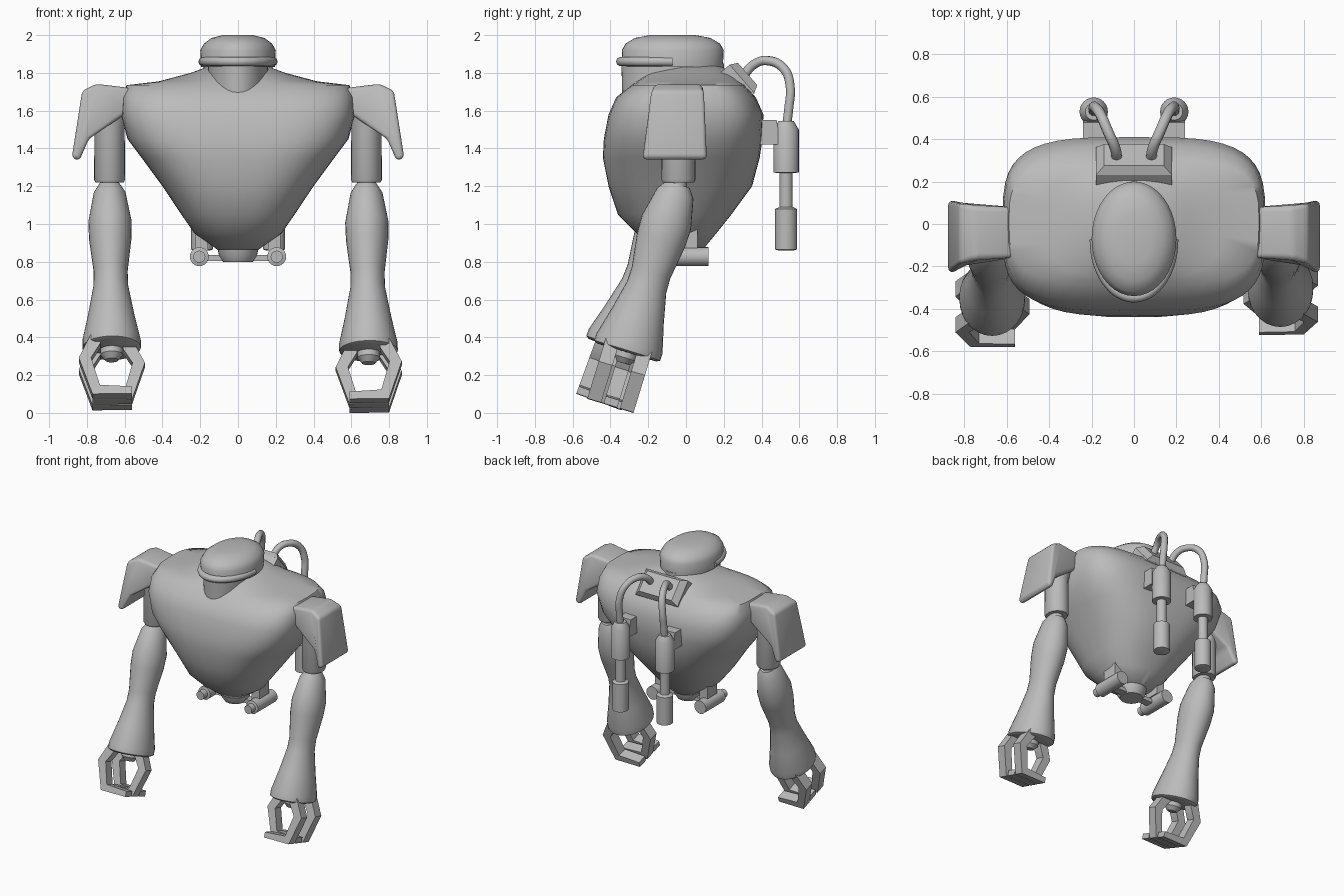
import bpy, bmesh, math
from mathutils import Matrix, Vector

if "Cube" in bpy.data.objects:
    bpy.data.objects.remove(bpy.data.objects["Cube"], do_unlink=True)

grey = bpy.data.materials.new("plain_grey")
grey.use_nodes = True
grey.diffuse_color = (0.5, 0.5, 0.5, 1)
grey.node_tree.nodes["Principled BSDF"].inputs["Base Color"].default_value = (0.5, 0.5, 0.5, 1)


def finish(name, bm, matrix=Matrix(), bevel=0, angle=35):
    """Turn a bmesh into a named object with smooth shading below the angle."""
    bmesh.ops.recalc_face_normals(bm, faces=bm.faces)
    if bevel:
        bmesh.ops.bevel(bm, geom=bm.edges[:], offset=bevel, segments=3,
                        profile=0.5, affect='EDGES', clamp_overlap=True)
    mesh = bpy.data.meshes.new(name)
    bm.to_mesh(mesh)
    bm.free()
    mesh.shade_smooth()
    mesh.set_sharp_from_angle(angle=math.radians(angle))
    mesh.materials.append(grey)
    obj = bpy.data.objects.new(name, mesh)
    obj.matrix_world = matrix
    bpy.context.collection.objects.link(obj)
    return obj


def loft(name, rings, matrix=Matrix(), n=32, angle=35):
    """Skin superellipse rings given as (z, rx, y_front, y_back, exponent)."""
    bm = bmesh.new()
    loops = []
    for z, rx, yf, yb, e in rings:
        loop = []
        for i in range(n):
            a = math.tau * i / n
            c, s = math.cos(a), math.sin(a)
            x = math.copysign(abs(c) ** (2 / e), c) * rx
            y = math.copysign(abs(s) ** (2 / e), s) * (yb - yf) / 2 + (yb + yf) / 2
            loop.append(bm.verts.new((x, y, z)))
        loops.append(loop)
    for a, b in zip(loops, loops[1:]):
        for i in range(n):
            j = (i + 1) % n
            bm.faces.new((a[i], a[j], b[j], b[i]))
    bm.faces.new(loops[0])
    bm.faces.new(loops[-1])
    return finish(name, bm, matrix, angle=angle)


def turned(name, profile, matrix=Matrix(), n=24, stretch=1):
    """Round part from (z, radius) pairs."""
    return loft(name, [(z, r, -r * stretch, r * stretch, 2) for z, r in profile], matrix, n)


def prism(name, points, matrix=Matrix(), bevel=0):
    """Front outline (x, z, y_front, y_back) stretched through y."""
    bm = bmesh.new()
    front = [bm.verts.new((x, yf, z)) for x, z, yf, yb in points]
    back = [bm.verts.new((x, yb, z)) for x, z, yf, yb in points]
    for i in range(len(points)):
        j = (i + 1) % len(points)
        bm.faces.new((front[i], front[j], back[j], back[i]))
    bm.faces.new(front)
    bm.faces.new(back)
    return finish(name, bm, matrix, bevel)


def box(name, size, matrix, taper=1):
    bm = bmesh.new()
    bmesh.ops.create_cube(bm, size=1)
    for v in bm.verts:
        k = taper if v.co.z > 0 else 1
        v.co = Vector((v.co.x * size[0] * k, v.co.y * size[1] * k, v.co.z * size[2]))
    return finish(name, bm, matrix)


def pipe(name, points, radius):
    curve = bpy.data.curves.new(name, 'CURVE')
    curve.dimensions = '3D'
    curve.bevel_depth = radius
    curve.bevel_resolution = 3
    curve.use_fill_caps = True
    curve.resolution_u = 6
    spline = curve.splines.new('BEZIER')
    spline.bezier_points.add(len(points) - 1)
    for p, co in zip(spline.bezier_points, points):
        p.co = co
        p.handle_left_type = p.handle_right_type = 'AUTO'
    curve.materials.append(grey)
    obj = bpy.data.objects.new(name, curve)
    bpy.context.collection.objects.link(obj)


move = Matrix.Translation

# Tapered torso with a raised back of the neck
loft("torso", [
    (0.865, 0.11, -0.15, 0.09, 2.2), (0.95, 0.23, -0.26, 0.16, 2.3),
    (1.05, 0.30, -0.36, 0.24, 2.5), (1.20, 0.40, -0.41, 0.35, 2.7),
    (1.35, 0.51, -0.44, 0.39, 3), (1.45, 0.585, -0.435, 0.405, 3.3),
    (1.58, 0.62, -0.41, 0.41, 3.6), (1.67, 0.615, -0.37, 0.37, 3.6),
    (1.735, 0.59, -0.29, 0.31, 3.4), (1.755, 0.42, -0.26, 0.28, 3),
    (1.80, 0.25, -0.2, 0.24, 2.4), (1.845, 0.13, -0.05, 0.17, 2)], n=48, angle=50)

# Head: column, domed cap and visor rim
head = move((0, -0.07, 0))
turned("neck", [(1.55, 0.155), (1.85, 0.16)], head, 32, 1.7)
loft("head_cap", [(1.83, 0.195, -0.265, 0.265, 2), (1.92, 0.2, -0.27, 0.27, 2),
                  (1.955, 0.18, -0.25, 0.25, 2), (1.985, 0.14, -0.2, 0.2, 2),
                  (2.0, 0.08, -0.12, 0.12, 2)], head, 40, 50)
pipe("visor", [(0.185 * math.cos(a), -0.07 + 0.275 * math.sin(a), 1.86)
               for a in [-math.pi * i / 10 for i in range(11)]], 0.025)

# Tilted back panel that feeds the hoses
box("back_panel", (0.36, 0.2, 0.07), move((0, 0.27, 1.745)) @ Matrix.Rotation(math.radians(-49), 4, 'X'))
box("back_panel_top", (0.36, 0.2, 0.04),
    move((0, 0.311, 1.781)) @ Matrix.Rotation(math.radians(-49), 4, 'X'), 0.78)

# Waist plate and cross bar
turned("waist_plate", [(0.80, 0.08), (0.83, 0.1), (0.875, 0.11)], move((0, -0.03, 0)))
box("waist_bar", (0.36, 0.06, 0.03), move((0, -0.02, 0.82)))

for s, side, tilt in ((1, "left", 17), (-1, "right", 20)):
    # Hose and twin canisters on the back
    pipe(side + "_hose", [(s * 0.08, 0.30, 1.78), (s * 0.09, 0.36, 1.845), (s * 0.12, 0.43, 1.865),
                          (s * 0.16, 0.52, 1.82), (s * 0.185, 0.552, 1.72),
                          (s * 0.19, 0.545, 1.62), (s * 0.19, 0.53, 1.5)], 0.025)
    turned(side + "_canister", [
        (0.86, 0.04), (0.865, 0.058), (1.08, 0.058), (1.09, 0.035), (1.27, 0.035),
        (1.272, 0.067), (1.5, 0.067), (1.545, 0.04)], move((s * 0.19, 0.53, 0)))
    prism(side + "_canister_bracket", [
        (s * 0.14, 1.42, 0.33, 0.5), (s * 0.24, 1.42, 0.33, 0.5),
        (s * 0.24, 1.55, 0.33, 0.48), (s * 0.14, 1.55, 0.33, 0.48)])

    # Thruster under the waist
    turned(side + "_thruster", [(-0.12, 0.05), (0.12, 0.05), (0.125, 0.032), (0.17, 0.032)],
           move((s * 0.205, 0, 0.827)) @ Matrix.Rotation(math.pi / 2, 4, 'X'))
    prism(side + "_thruster_strut", [
        (s * 0.16, 0.86, -0.06, 0.06), (s * 0.225, 0.86, -0.06, 0.06),
        (s * 0.225, 0.98, -0.06, 0.06), (s * 0.16, 0.98, -0.06, 0.06)])

    # Shoulder pad, shoulder and upper arm
    prism(side + "_shoulder_pad", [
        (s * 0.57, 1.72, -0.16, 0.08), (s * 0.75, 1.742, -0.16, 0.08),
        (s * 0.825, 1.705, -0.19, 0.1), (s * 0.88, 1.35, -0.23, 0.11),
        (s * 0.84, 1.335, -0.23, 0.11), (s * 0.79, 1.45, -0.2, 0.1),
        (s * 0.57, 1.6, -0.16, 0.08)], bevel=0.03)
    turned(side + "_upper_arm", [(1.22, 0.075), (1.235, 0.082), (1.5, 0.08), (1.6, 0.1), (1.67, 0.07)],
           move((s * 0.68, -0.04, 0)), stretch=1.1)
    turned(side + "_elbow", [(1.15, 0.05), (1.24, 0.05)], move((s * 0.68, -0.045, 0)))

    # Flared forearm, hanging forward from the elbow
    arm = (move((s * 0.68, -0.045, 1.2)) @ Matrix.Rotation(math.radians(-tilt), 4, 'X')
           @ Matrix.Rotation(-0.012, 4, 'Y'))
    turned(side + "_forearm", [
        (0.01, 0.055), (-0.04, 0.085), (-0.2, 0.115), (-0.3, 0.112), (-0.48, 0.09),
        (-0.56, 0.092), (-0.72, 0.122), (-0.87, 0.155), (-0.91, 0.155), (-0.92, 0.14)],
        arm, 28, 1.18)
    turned(side + "_wrist", [(-0.88, 0.06), (-0.95, 0.06), (-0.98, 0.035)], arm)

    # Hooked claw: two outer fingers around one opposing thumb
    for name, out, y in (("front_finger", s, -0.09), ("thumb", -s, 0), ("rear_finger", s, 0.09)):
        hook = [(0.06, -0.86), (0.11, -0.88), (0.175, -1.01), (0.105, -1.215), (-0.105, -1.215),
                (-0.105, -1.175), (0.065, -1.165), (0.11, -1.01), (0.06, -0.93)]
        prism(side + "_" + name, [(out * x, z, y - 0.038, y + 0.038) for x, z in hook], arm)
